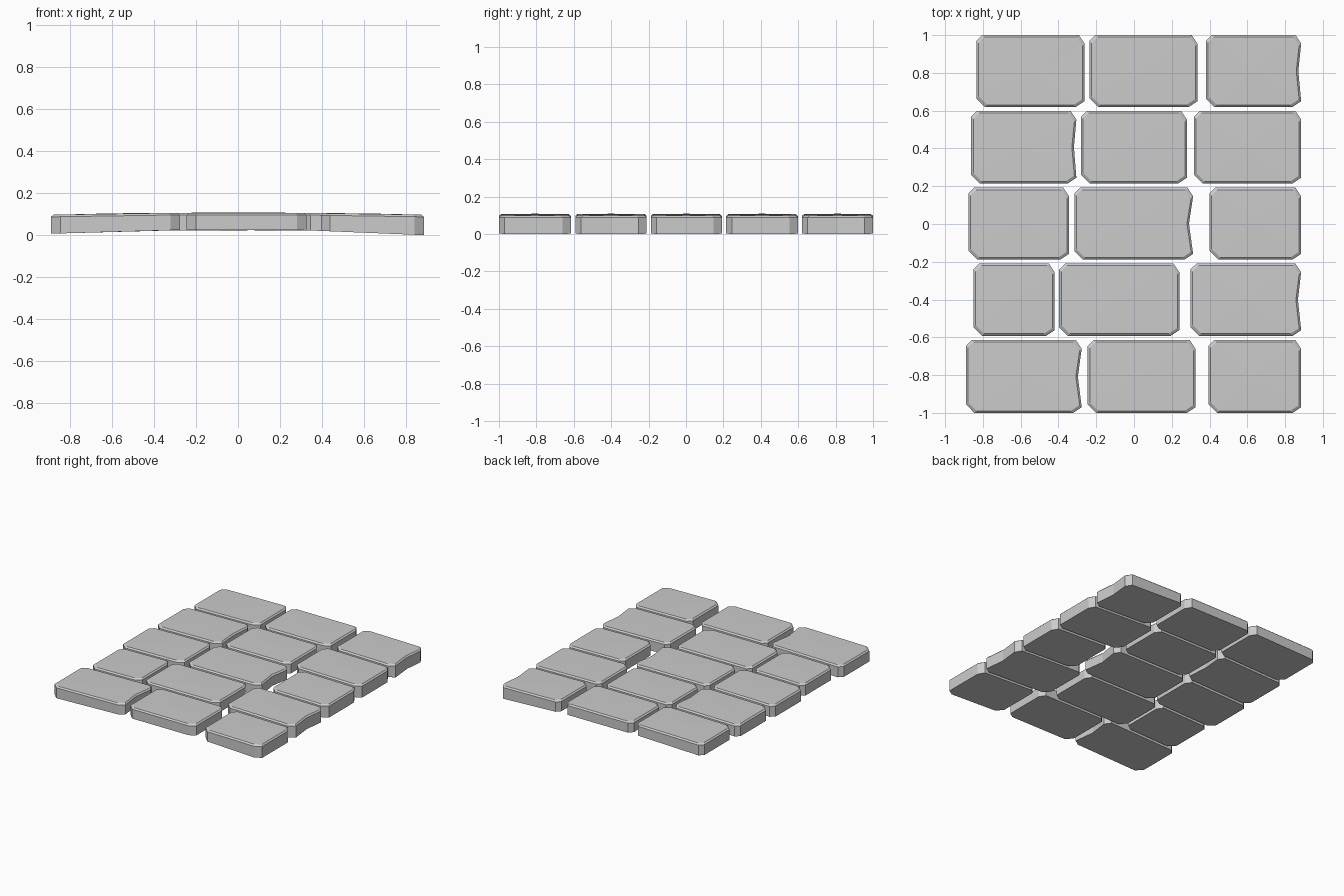
import bpy, bmesh

if "Cube" in bpy.data.objects:
    bpy.data.objects.remove(bpy.data.objects["Cube"])

# Rows of paving stones: y range, then (x left, x right, depth of notch in right edge)
ROWS = [
    (0.62, 1.00, [(-0.835, -0.262, 0), (-0.235, 0.336, 0), (0.38, 0.885, 0.015)]),
    (0.215, 0.598, [(-0.862, -0.305, 0.013), (-0.28, 0.28, 0), (0.318, 0.885, 0)]),
    (-0.188, 0.192, [(-0.876, -0.344, 0), (-0.316, 0.313, 0.022), (0.40, 0.885, 0)]),
    (-0.592, -0.21, [(-0.849, -0.42, 0), (-0.396, 0.24, 0), (0.30, 0.885, 0.017)]),
    (-1.00, -0.615, [(-0.89, -0.277, 0.02), (-0.245, 0.325, 0), (0.394, 0.885, 0)]),
]
THICK = 0.085
BEVEL = 0.011


def floor_z(x):
    """Underside height: level in the middle, sloping down to both sides."""
    slope = 0.024 if x > 0 else 0.017
    return 0.025 - slope * max(0, abs(x) - 0.3) / 0.585


def crown_z(x):
    """Top height, with a gentler slope."""
    return 0.109 - 0.009 * max(0, abs(x) - 0.3) / 0.585


def outline(x0, x1, y0, y1, notch):
    c, s = 0.045, 0.03
    pts = [(x0 + c, y0), (x1 - c, y0), (x1, y0 + s)]
    if notch:
        pts.append((x1 - notch, (y0 + y1) / 2))
    return pts + [(x1, y1 - c), (x1 - s, y1), (x0 + s, y1),
                  (x0, y1 - s), (x0, y0 + c)]


def stone(name, x0, x1, y0, y1, notch):
    bm = bmesh.new()
    side = outline(x0, x1, y0, y1, notch)
    rim = outline(x0 + BEVEL, x1 - BEVEL, y0 + BEVEL, y1 - BEVEL, notch)
    # bottom, shoulder and bevelled top rim
    rings = [
        [bm.verts.new((x, y, floor_z(x))) for x, y in side],
        [bm.verts.new((x, y, crown_z(x) - 0.012)) for x, y in side],
        [bm.verts.new((x, y, crown_z(x) - 0.002)) for x, y in rim],
    ]
    n = len(side)
    for lo, hi in zip(rings, rings[1:]):
        for i in range(n):
            j = (i + 1) % n
            bm.faces.new((lo[i], lo[j], hi[j], hi[i]))
    bm.faces.new(rings[0][::-1])
    # slightly crowned, fan-shaped top
    cx, cy = (x0 + x1) / 2, (y0 + y1) / 2
    mid = bm.verts.new((cx, cy, crown_z(cx)))
    for i in range(n):
        bm.faces.new((rings[2][i], rings[2][(i + 1) % n], mid))
    zmin = min(v.co.z for v in bm.verts)
    bmesh.ops.recalc_face_normals(bm, faces=bm.faces)
    mesh = bpy.data.meshes.new(name)
    bm.to_mesh(mesh)
    bm.free()
    bpy.context.collection.objects.link(bpy.data.objects.new(name, mesh))
    return zmin


lowest = 1.0
for r, (y0, y1, stones) in enumerate(ROWS, 1):
    for k, (x0, x1, notch) in enumerate(stones, 1):
        lowest = min(lowest, stone(f"paving_stone_{r}_{k}", x0, x1, y0, y1, notch))

# set the lowest corner on the ground
for ob in bpy.context.collection.objects:
    ob.location.z -= lowest
